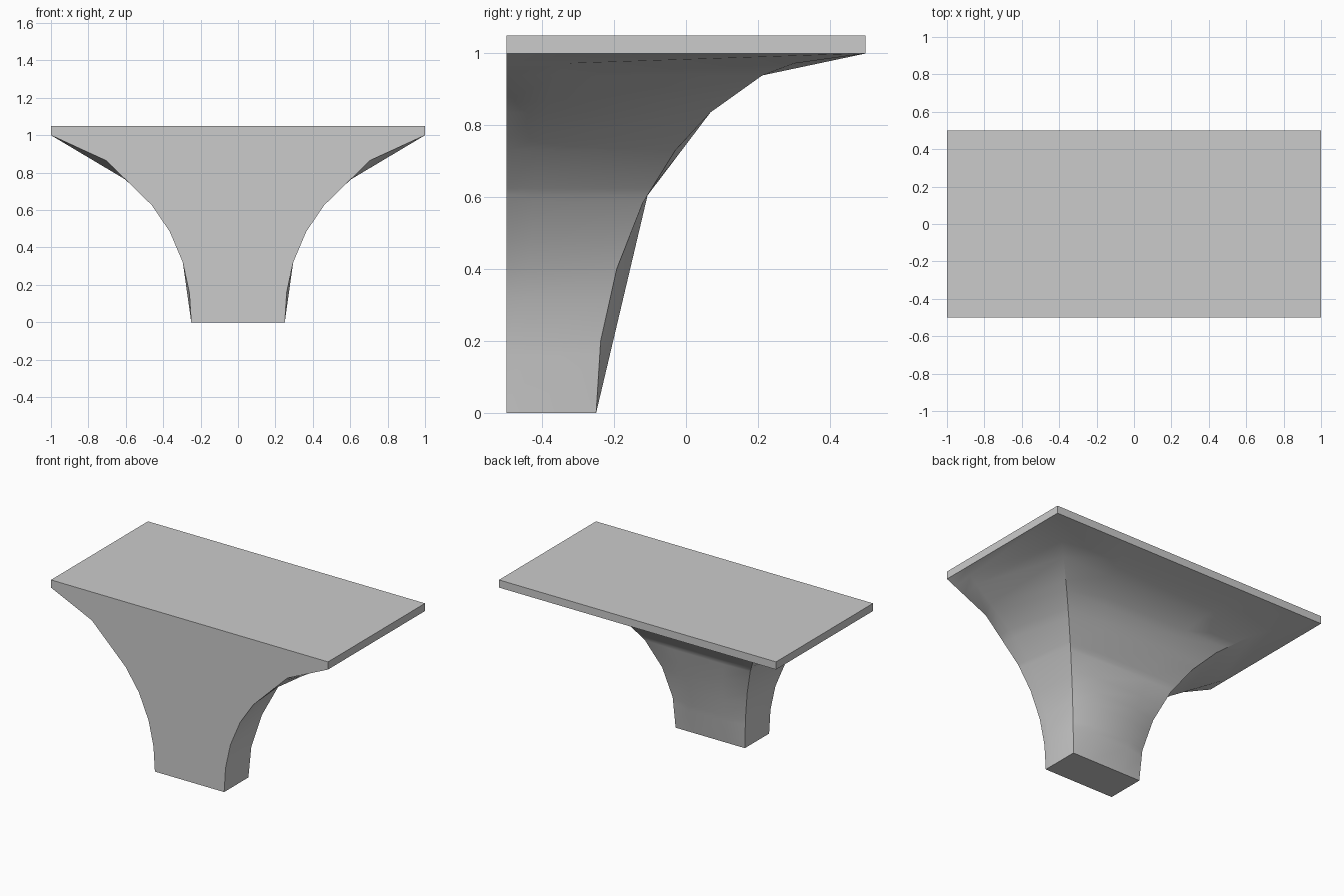
import bpy, bmesh, math

if "Cube" in bpy.data.objects:
    bpy.data.objects.remove(bpy.data.objects["Cube"])

# Profiles as (offset, height)
FRONT = [(.25, 0), (.26, .16), (.295, .32), (.365, .485), (.46, .625), (.705, .865), (1, 1)]
SIDE = [(.25, 0), (.295, .32), (.36, .485), (.45, .625), (.605, .765), (1, 1)]
CORNER = [(-.25, 0), (-.2375, .2), (-.193, .4), (-.12, .585), (-.03, .73),
          (.068, .836), (.2125, .939), (.3, .972), (.5, 1)]
BACK = [(-.25, 0), (-.107, .605), (.068, .836), (.2125, .939), (.5, 1)]


def at(profile, z):
    """Offset of a profile at height z."""
    for (a, za), (b, zb) in zip(profile, profile[1:]):
        if z <= zb:
            return a + (b - a) * (z - za) / (zb - za)
    return profile[-1][0]


def ring(z):
    """Outline of the support at height z, mirrored across x."""
    y = at(CORNER, z)
    cx = y + .5
    half = [(at(FRONT, z), -.5),
            (at(SIDE, z), -.5 + .2 * (y + .5)),
            (cx, y),
            (cx * .5, at(BACK, z))]
    return half + [(-px, py) for px, py in reversed(half)]


# Flared bracket with its flat slab on top, lofted through the outlines
heights = sorted({z for p in (FRONT, SIDE, CORNER, BACK) for _, z in p}) + [1.05]
bm = bmesh.new()
rings = [[bm.verts.new((x, y, z)) for x, y in ring(z)] for z in heights]
n = len(rings[0])
for low, high in zip(rings, rings[1:]):
    for i in range(n):
        j = (i + 1) % n
        bm.faces.new((low[i], low[j], high[j], high[i]))
bm.faces.new(rings[0][::-1])
bm.faces.new(rings[-1])
bmesh.ops.recalc_face_normals(bm, faces=bm.faces)

mesh = bpy.data.meshes.new("flared_bracket")
bm.to_mesh(mesh)
bm.free()
bracket = bpy.data.objects.new("flared_bracket", mesh)
bpy.context.collection.objects.link(bracket)
bpy.context.view_layer.objects.active = bracket
bracket.select_set(True)
bpy.ops.object.shade_smooth_by_angle(angle=math.radians(35))
